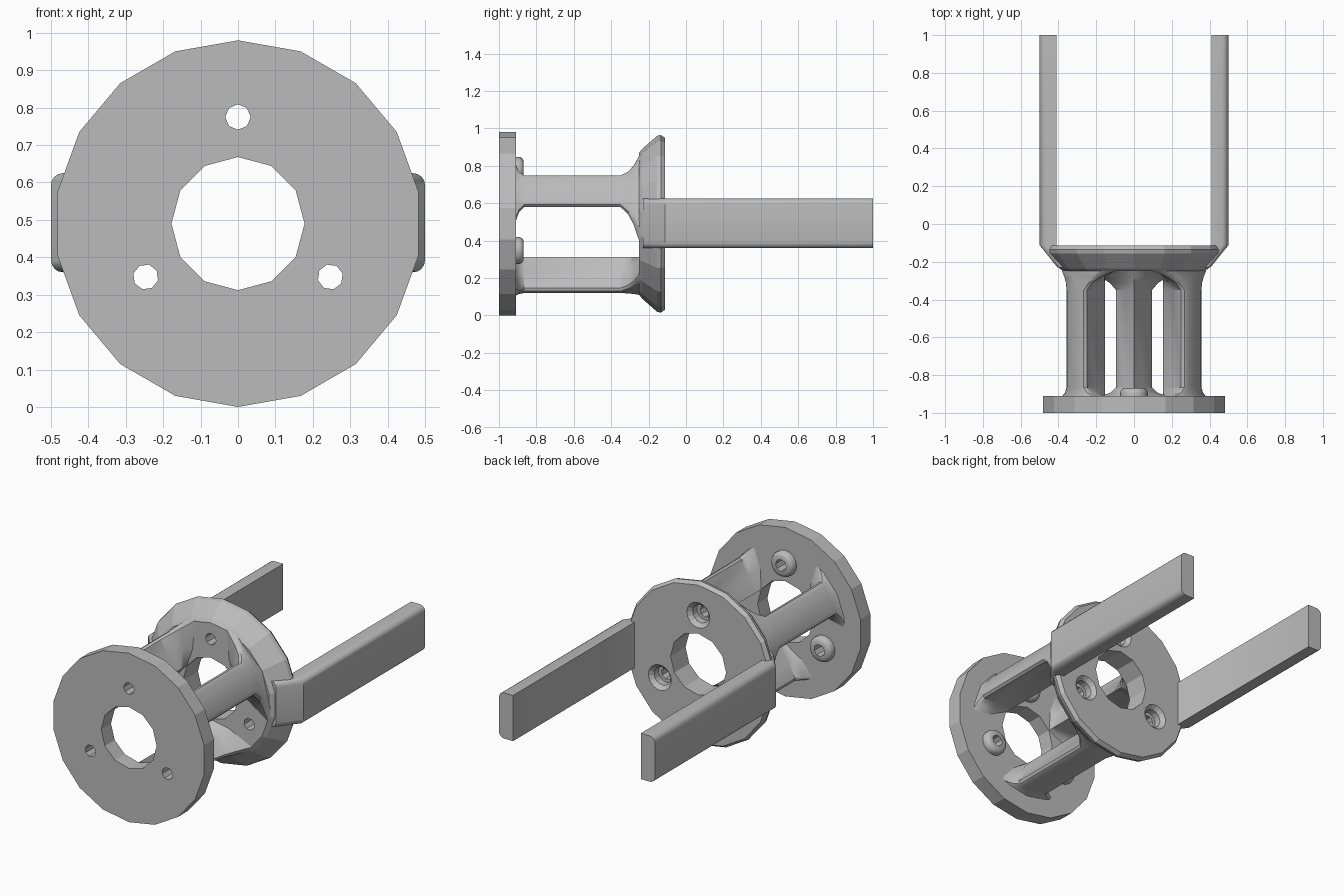
import bpy, bmesh
from math import sin, cos, pi, radians
from mathutils import Vector

cube = bpy.data.objects.get("Cube")
if cube:
    bpy.data.objects.remove(cube, do_unlink=True)

AXIS_Z = 0.49      # height of the central axis
BORE = 0.178       # radius of the central opening
SCREW_R = 0.285    # distance of the screws from the axis

grey = bpy.data.materials.new("plain grey")
grey.use_nodes = True
tone = (0.5, 0.5, 0.5, 1)
grey.diffuse_color = tone
grey.node_tree.nodes["Principled BSDF"].inputs["Base Color"].default_value = tone


def loft(name, loops, smooth=False):
    """Skin a row of equally long loops and cap both ends."""
    bm = bmesh.new()
    rows = [[bm.verts.new(p) for p in loop] for loop in loops]
    n = len(rows[0])
    for a, b in zip(rows, rows[1:]):
        for i in range(n):
            j = (i + 1) % n
            bm.faces.new((a[i], a[j], b[j], b[i]))
    bm.faces.new(rows[0])
    bm.faces.new(rows[-1])
    bmesh.ops.recalc_face_normals(bm, faces=bm.faces)
    mesh = bpy.data.meshes.new(name)
    bm.to_mesh(mesh)
    bm.free()
    mesh.materials.append(grey)
    obj = bpy.data.objects.new(name, mesh)
    bpy.context.collection.objects.link(obj)
    if smooth:
        activate(obj)
        bpy.ops.object.shade_smooth_by_angle(angle=radians(35))
    return obj


def activate(obj):
    bpy.ops.object.select_all(action='DESELECT')
    obj.select_set(True)
    bpy.context.view_layer.objects.active = obj


def place(u, v, y, angle):
    """u points away from the axis at the given angle, v runs sideways."""
    return Vector((u * sin(angle) + v * cos(angle), y,
                   AXIS_Z + u * cos(angle) - v * sin(angle)))


def turned(name, profile, sides, offset=0, angle=0, smooth=False):
    """Stack of regular polygons along y, from (radius, y) pairs."""
    steps = [2 * pi * i / sides for i in range(sides)]
    return loft(name, [[place(offset + r * cos(t), r * sin(t), y, angle) for t in steps]
                       for r, y in profile], smooth)


def cut(obj, cutter):
    cutter.hide_render = True
    mod = obj.modifiers.new("cut", 'BOOLEAN')
    mod.operation, mod.solver, mod.object = 'DIFFERENCE', 'EXACT', cutter
    activate(obj)
    bpy.ops.object.modifier_apply(modifier=mod.name)
    bpy.data.objects.remove(cutter, do_unlink=True)


thirds = [radians(a) for a in (0, 120, 240)]

# Front and rear plates with bore and screw holes
front_plate = turned("front_plate", [(0.49, -1), (0.49, -0.91)], 18)
rear_plate = turned("rear_plate", [(0.38, -0.25), (0.4, -0.235), (0.47, -0.155),
                                   (0.475, -0.135), (0.46, -0.113)], 18)
for plate in (front_plate, rear_plate):
    cut(plate, turned("bore_cutter", [(BORE, -1.1), (BORE, 0)], 12))
    for a in thirds:
        cut(plate, turned("screw_cutter", [(0.034, -1.1), (0.034, 0)], 8, SCREW_R, a))

# Countersinks in the back of the rear plate
for a in thirds:
    cut(rear_plate, turned("sink_cutter", [(0.052, -0.175), (0.052, -0.135),
                                           (0.075, -0.112), (0.08, -0.1)], 16, SCREW_R, a))

# Rounded screw bosses behind the front plate
for a in thirds:
    boss = turned("screw_boss", [(0.073, -0.912), (0.073, -0.89), (0.066, -0.876),
                                 (0.054, -0.869)], 16, SCREW_R, a, True)
    cut(boss, turned("boss_cutter", [(0.034, -1.1), (0.034, -0.8)], 8, SCREW_R, a))

# Wedge-shaped struts that flare into both plates: half sections from inner to outer edge
slim = [(BORE, 0), (0.26, 0.047), (0.343, 0.095), (0.36, 0.09), (0.37, 0.07), (0.37, 0)]
front_flare = [(BORE, 0), (0.25, 0.11), (0.33, 0.18), (0.345, 0.165), (0.36, 0.13), (0.385, 0)]
rear_flare = [(BORE, 0), (0.2, 0.12), (0.269, 0.269), (0.29, 0.25), (0.32, 0.21), (0.38, 0)]


def strut_loop(wide, t, y, angle):
    half = [Vector(p).lerp(Vector(q), t) for p, q in zip(slim, wide)]
    outline = [(p.x, p.y) for p in half] + [(p.x, -p.y) for p in half[-2:0:-1]]
    return [place(u, v, y, angle) for u, v in outline]


stations = [(front_flare, 1, -0.912), (front_flare, 0.35, -0.893), (front_flare, 0, -0.865),
            (rear_flare, 0, -0.35), (rear_flare, 0.2, -0.31),
            (rear_flare, 0.5, -0.28), (rear_flare, 1, -0.248)]
for a in thirds:
    loft("strut", [strut_loop(w, t, y, a + pi) for w, t, y in stations], True)


# Long side arms with rounded outer edges and a slanted root
def arm_loop(side, inner, outer, y):
    low, high, r = 0.36, 0.625, 0.032
    arc = [radians(22.5 * i) for i in range(5)]
    pts = [(inner, low)]
    pts += [(outer - r + r * sin(t), low + r - r * cos(t)) for t in arc]
    pts += [(outer - r + r * cos(t), high - r + r * sin(t)) for t in arc]
    pts += [(inner, high)]
    return [(side * x, y, z) for x, z in pts]


for name, side in (("left_arm", 1), ("right_arm", -1)):
    loft(name, [arm_loop(side, 0.34, 0.405, -0.23), arm_loop(side, 0.41, 0.5, -0.112),
                arm_loop(side, 0.41, 0.5, 1)], True)
